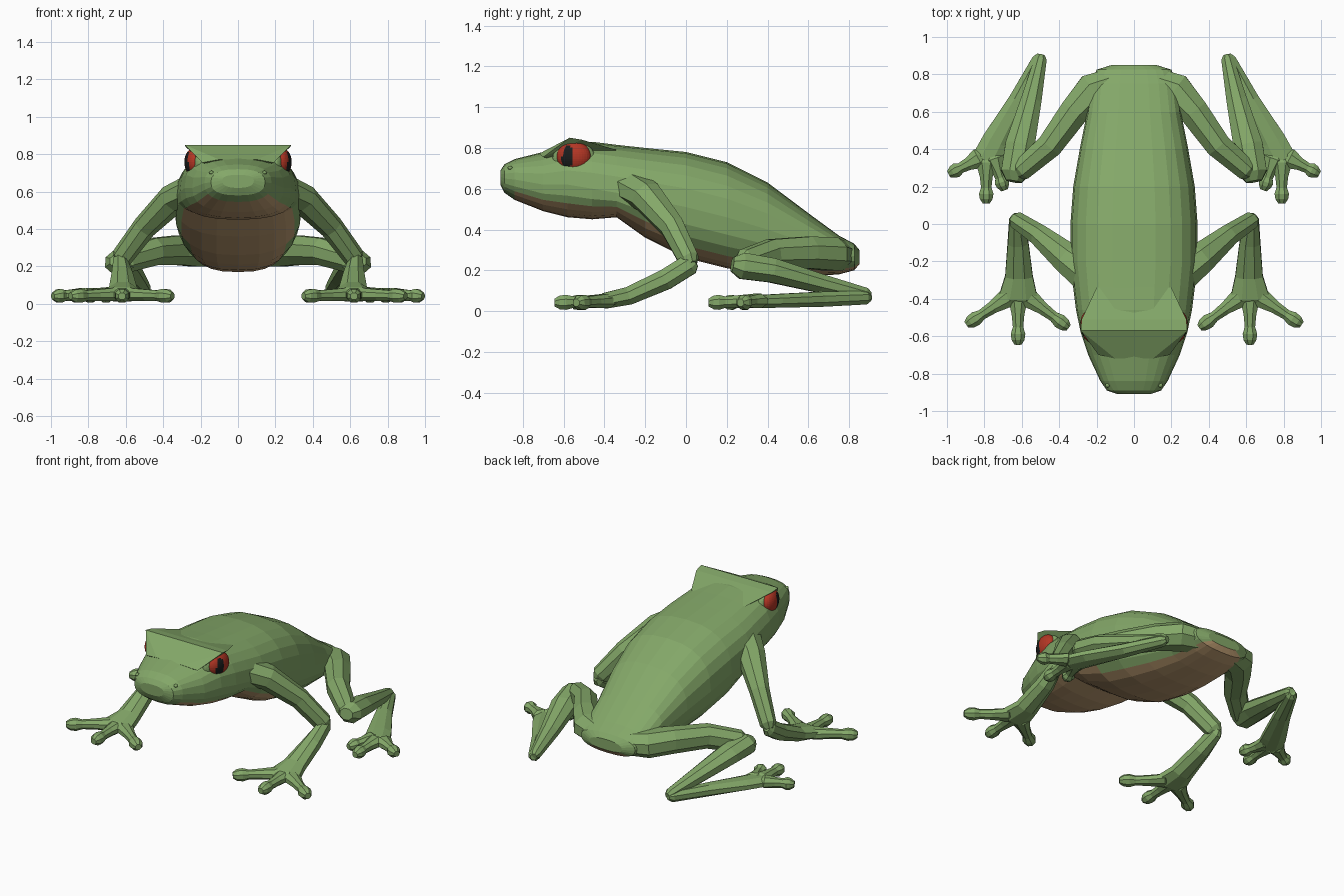
import bpy, bmesh
from math import sin, cos, pi
from mathutils import Vector, Matrix

cube = bpy.data.objects.get("Cube")
if cube:
    bpy.data.objects.remove(cube, do_unlink=True)


def make_material(name, color):
    mat = bpy.data.materials.new(name)
    mat.use_nodes = True
    mat.diffuse_color = (*color, 1)
    shader = next(n for n in mat.node_tree.nodes if n.type == "BSDF_PRINCIPLED")
    shader.inputs["Base Color"].default_value = (*color, 1)
    return mat


green = make_material("leaf green", (0.23, 0.39, 0.14))
brown = make_material("belly brown", (0.52, 0.34, 0.17))
red = make_material("eye red", (0.45, 0.037, 0.018))
black = make_material("pupil black", (0.01, 0.012, 0.012))


def finish(bm, name, materials):
    """Turn a bmesh into a flat shaded object."""
    bmesh.ops.recalc_face_normals(bm, faces=bm.faces[:])
    mesh = bpy.data.meshes.new(name)
    bm.to_mesh(mesh)
    bm.free()
    for mat in materials:
        mesh.materials.append(mat)
    obj = bpy.data.objects.new(name, mesh)
    bpy.context.scene.collection.objects.link(obj)
    return obj


def loft(bm, rings, paint=None):
    """Bridge equal rings of points and cap both ends."""
    loops = [[bm.verts.new(p) for p in ring] for ring in rings]
    count = len(loops[0])
    for a, b in zip(loops, loops[1:]):
        for i in range(count):
            j = (i + 1) % count
            face = bm.faces.new((a[i], a[j], b[j], b[i]))
            if paint:
                face.material_index = paint(face, i)
    bm.faces.new(loops[0])
    bm.faces.new(loops[-1])


def limb(bm, side, *stations, sides=8):
    """Tube through (x, y, z, half width, half height) with rounded ends."""
    pts = [Vector((x * side, y, z)) for x, y, z, w, h in stations]
    last = len(pts) - 1
    rings = []
    for i, (x, y, z, w, h) in enumerate(stations):
        along = (pts[min(i + 1, last)] - pts[max(i - 1, 0)]).normalized()
        across = along.cross(Vector((0, 0, 1))).normalized()
        up = across.cross(along)

        def ring(shift, scale):
            center = pts[i] + along * shift
            angles = [2 * pi * (k + 0.5) / sides for k in range(sides)]
            return [center + (across * w * cos(a) + up * h * sin(a)) * scale for a in angles]

        if i == 0:
            rings.append(ring(-0.7 * min(w, h), 0.55))
        rings.append(ring(0, 1))
        if i == last:
            rings.append(ring(0.7 * min(w, h), 0.55))
    loft(bm, rings)


def digit(bm, side, root, tip):
    """Slim toe from a webbed root to a round pad."""
    a, b = Vector((*root, 0.05)), Vector((*tip, 0.042))
    shape = ((0, 0.06, 0.038), (0.4, 0.037, 0.033), (0.7, 0.03, 0.03),
             (0.86, 0.042, 0.04), (1, 0.037, 0.036))
    limb(bm, side, *[(*a.lerp(b, t), w, h) for t, w, h in shape])


def ball(name, center, radii, materials, tilt=0):
    bm = bmesh.new()
    frame = (Matrix.Translation(center) @ Matrix.Rotation(tilt, 4, "Z")
             @ Matrix.Diagonal((*radii, 1)))
    bmesh.ops.create_uvsphere(bm, u_segments=32, v_segments=20, radius=1, matrix=frame)
    return finish(bm, name, materials)


# Body and head: y, half width, top, widest height, bottom
body_rows = (
    (-0.91, 0.085, 0.69, 0.66, 0.62),
    (-0.89, 0.145, 0.72, 0.65, 0.58),
    (-0.84, 0.18, 0.745, 0.645, 0.545),
    (-0.7, 0.245, 0.78, 0.62, 0.49),
    (-0.58, 0.285, 0.825, 0.62, 0.46),
    (-0.46, 0.31, 0.83, 0.6, 0.45),
    (-0.34, 0.325, 0.815, 0.58, 0.46),
    (-0.2, 0.34, 0.8, 0.55, 0.36),
    (0, 0.34, 0.78, 0.51, 0.26),
    (0.2, 0.325, 0.73, 0.46, 0.21),
    (0.4, 0.29, 0.63, 0.4, 0.18),
    (0.6, 0.25, 0.48, 0.33, 0.17),
    (0.75, 0.23, 0.37, 0.28, 0.18),
    (0.825, 0.2, 0.33, 0.27, 0.2),
    (0.85, 0.12, 0.3, 0.26, 0.23),
)
STEPS = 24


def body_ring(y, width, top, middle, bottom):
    ring = []
    for k in range(STEPS):
        a = pi / 2 - 2 * pi * k / STEPS
        u, v = [abs(f) ** 0.8 * (1 if f > 0 else -1) for f in (cos(a), sin(a))]
        ring.append((u * width, y, middle + v * (top - middle if v > 0 else middle - bottom)))
    return ring


def belly_paint(face, index):
    # The belly colour starts under the lip, higher on the throat than the flanks
    y = face.calc_center_median().y
    start = 8 if y < 0 else 9
    return int(y > -0.84 and start <= index < STEPS - start)


bm = bmesh.new()
loft(bm, [body_ring(*row) for row in body_rows], belly_paint)
finish(bm, "body", [green, brown])

# Brow ridge across the head, overhanging both eyes
bm = bmesh.new()
ridge = ((0.285, -0.57, 0.85), (0.28, -0.51, 0.84), (0.2, -0.34, 0.79),
         (0.19, -0.7, 0.755), (0.1, -0.72, 0.772), (0.1, -0.55, 0.72))
for x, y, z in ridge:
    for s in (1, -1):
        bm.verts.new((x * s, y, z))
bmesh.ops.convex_hull(bm, input=bm.verts[:])
finish(bm, "brow", [green])

for label, s in (("left", 1), ("right", -1)):
    # Eye with a tall pupil on its outer face
    ball(label + "_eye_socket", (0.215 * s, -0.55, 0.75), (0.043, 0.105, 0.085), [green], -0.15 * s)
    eye = ball(label + "_eye", (0.236 * s, -0.55, 0.758), (0.05, 0.084, 0.075), [red, black], -0.15 * s)
    for face in eye.data.polygons:
        c = face.center
        in_pupil = ((c.y + 0.58) / 0.028) ** 2 + ((c.z - 0.753) / 0.056) ** 2 < 1
        face.material_index = int(in_pupil and c.x * s > 0.24)

    # Nostril bump
    ball(label + "_nostril", (0.142 * s, -0.862, 0.702), (0.012, 0.012, 0.01), [green])

    # Front leg: upper arm, forearm widening into the palm, three fingers
    bm = bmesh.new()
    limb(bm, s, (0.24, -0.27, 0.61, 0.11, 0.085), (0.35, -0.19, 0.56, 0.09, 0.08),
         (0.5, -0.065, 0.41, 0.062, 0.066), (0.62, 0.015, 0.25, 0.05, 0.06))
    limb(bm, s, (0.63, 0.02, 0.23, 0.04, 0.055), (0.62, -0.1, 0.155, 0.06, 0.055),
         (0.615, -0.28, 0.075, 0.08, 0.048), (0.62, -0.4, 0.05, 0.115, 0.042))
    for tip in ((0.37, -0.54), (0.62, -0.62), (0.875, -0.525)):
        digit(bm, s, (0.62 + (tip[0] - 0.62) * 0.2, -0.39), tip)
    finish(bm, label + "_front_leg", [green])

    # Hind leg: thigh, folded shin, long foot, three toes
    bm = bmesh.new()
    limb(bm, s, (0.1, 0.755, 0.27, 0.09, 0.075), (0.22, 0.71, 0.28, 0.105, 0.088),
         (0.32, 0.6, 0.287, 0.085, 0.085), (0.45, 0.42, 0.28, 0.074, 0.078),
         (0.6, 0.29, 0.235, 0.062, 0.072))
    limb(bm, s, (0.635, 0.275, 0.222, 0.082, 0.07), (0.61, 0.42, 0.2, 0.085, 0.065),
         (0.55, 0.66, 0.135, 0.06, 0.05), (0.5, 0.88, 0.08, 0.036, 0.037))
    limb(bm, s, (0.51, 0.88, 0.067, 0.037, 0.037), (0.62, 0.66, 0.058, 0.055, 0.04),
         (0.74, 0.44, 0.05, 0.08, 0.036), (0.79, 0.34, 0.046, 0.085, 0.034))
    for root, tip in (((0.83, 0.35), (0.968, 0.278)), ((0.79, 0.33), (0.79, 0.135)),
                      ((0.75, 0.35), (0.7, 0.205))):
        digit(bm, s, root, tip)
    finish(bm, label + "_hind_leg", [green])
